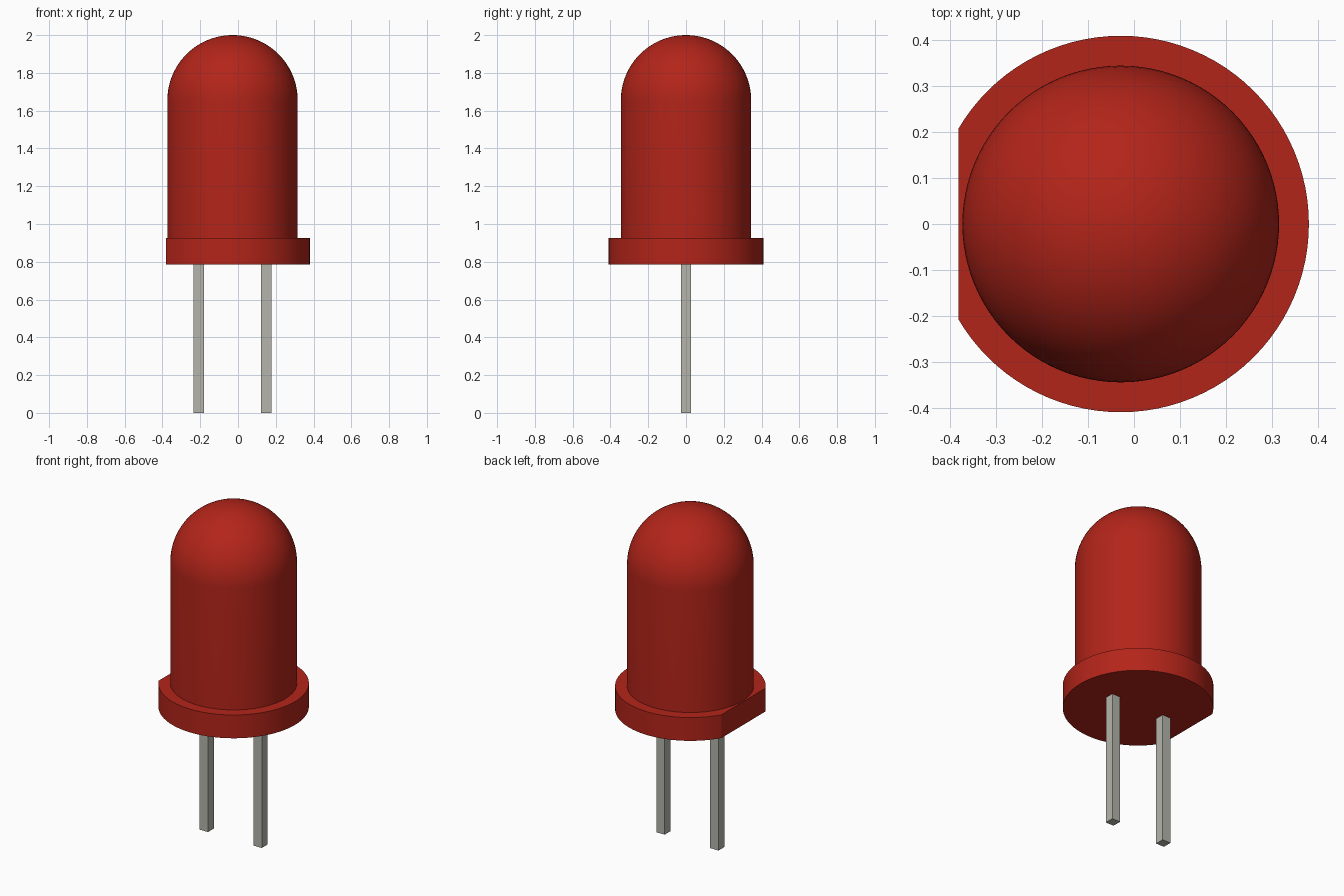
import bpy, bmesh, math

if "Cube" in bpy.data.objects:
    bpy.data.objects.remove(bpy.data.objects["Cube"])

CX = -0.029            # axis of the lens
FLAT_X = -0.382        # flat side of the rim
BASE, RIM_TOP, SPRING = 0.785, 0.925, 1.655
R_RIM, R_LENS = 0.41, 0.345
SEGS, RINGS = 96, 24


def material(name, rgb):
    m = bpy.data.materials.new(name)
    m.diffuse_color = (*rgb, 1)
    m.use_nodes = True
    m.node_tree.nodes["Principled BSDF"].inputs["Base Color"].default_value = m.diffuse_color
    return m


def add_object(name, bm, mat):
    bmesh.ops.recalc_face_normals(bm, faces=bm.faces)
    mesh = bpy.data.meshes.new(name)
    bm.to_mesh(mesh)
    bm.free()
    mesh.materials.append(mat)
    ob = bpy.data.objects.new(name, mesh)
    bpy.context.collection.objects.link(ob)
    return ob


red = material("red_plastic", (0.45, 0.018, 0.01))
metal = material("lead_metal", (0.46, 0.46, 0.41))

# Lens and rim: one turned profile with a domed top
profile = [(0, BASE), (R_RIM, BASE), (R_RIM, RIM_TOP), (R_LENS, RIM_TOP)]
for i in range(RINGS + 1):
    a = math.pi / 2 * i / RINGS
    profile.append((R_LENS * math.cos(a), SPRING + R_LENS * math.sin(a)))
bm = bmesh.new()
verts = [bm.verts.new((CX + r, 0, z)) for r, z in profile]
edges = [bm.edges.new(pair) for pair in zip(verts, verts[1:])]
bmesh.ops.spin(bm, geom=verts + edges, cent=(CX, 0, 0), axis=(0, 0, 1),
               angle=math.tau, steps=SEGS)
bmesh.ops.remove_doubles(bm, verts=bm.verts, dist=1e-5)

# Flat cut on the left of the rim
cut = bmesh.ops.bisect_plane(bm, geom=bm.verts[:] + bm.edges[:] + bm.faces[:],
                             plane_co=(FLAT_X, 0, 0), plane_no=(-1, 0, 0),
                             clear_outer=True)
rim = [g for g in cut["geom_cut"] if isinstance(g, bmesh.types.BMEdge)]
bmesh.ops.edgeloop_fill(bm, edges=rim)
lens = add_object("lens_and_rim", bm, red)
bpy.context.view_layer.objects.active = lens
lens.select_set(True)
bpy.ops.object.shade_smooth_by_angle(angle=math.radians(30))

# Two square wire leads
for name, side in (("left_lead", -1), ("right_lead", 1)):
    bm = bmesh.new()
    bmesh.ops.create_cube(bm, size=1)
    bmesh.ops.scale(bm, vec=(0.055, 0.055, BASE), verts=bm.verts)
    bmesh.ops.translate(bm, vec=(CX + side * 0.179, 0, BASE / 2), verts=bm.verts)
    add_object(name, bm, metal)
